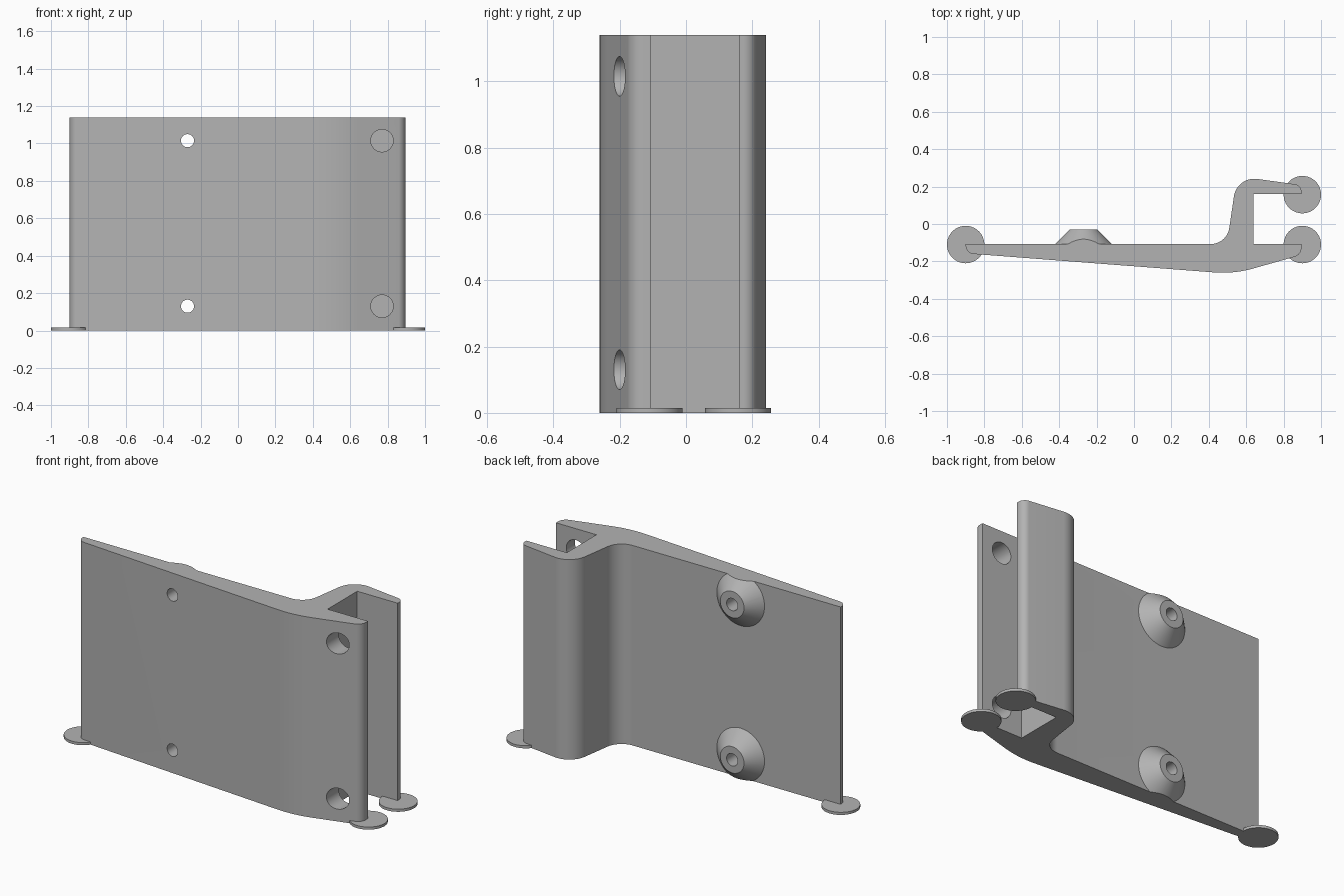
import bpy
import bmesh
from math import pi, tan, radians
from mathutils import Vector, Matrix

if "Cube" in bpy.data.objects:
    bpy.data.objects.remove(bpy.data.objects["Cube"])

HEIGHT = 1.14
HOLE_LEVELS = (0.13, 1.015)
BOSS_X, FLANGE_HOLE_X = -0.27, 0.77
PLATE_BACK = -0.107

grey = bpy.data.materials.new("plain grey")
grey.use_nodes = True
colour = (0.45, 0.45, 0.45, 1)
grey.diffuse_color = colour
grey.node_tree.nodes["Principled BSDF"].inputs["Base Color"].default_value = colour


def finish(name, bm):
    bmesh.ops.recalc_face_normals(bm, faces=bm.faces)
    mesh = bpy.data.meshes.new(name)
    bm.to_mesh(mesh)
    bm.free()
    mesh.materials.append(grey)
    obj = bpy.data.objects.new(name, mesh)
    bpy.context.collection.objects.link(obj)
    return obj


def cone(name, centre, r1, r2, depth, along_y=True):
    """Cone or cylinder centred on a point; r2 is the end facing the back or top."""
    bm = bmesh.new()
    turn = Matrix.Rotation(-pi / 2, 4, 'X') if along_y else Matrix()
    bmesh.ops.create_cone(bm, cap_ends=True, segments=64, radius1=r1, radius2=r2,
                          depth=depth, matrix=Matrix.Translation(centre) @ turn)
    return finish(name, bm)


def box(name, centre, size):
    bm = bmesh.new()
    bmesh.ops.create_cube(bm, size=1, matrix=Matrix.Translation(centre)
                          @ Matrix.Diagonal((*size, 1)))
    return finish(name, bm)


def fillet(corners, steps=16):
    """Round each (x, y, radius) corner of a closed outline."""
    points = []
    for i, (x, y, r) in enumerate(corners):
        p = Vector((x, y))
        if r == 0:
            points.append(p)
            continue
        a = (Vector(corners[i - 1][:2]) - p).normalized()
        b = (Vector(corners[(i + 1) % len(corners)][:2]) - p).normalized()
        half = a.angle(b) / 2
        reach = r / tan(half)
        middle = p + (a + b).normalized() * (reach**2 + r**2)**0.5
        start, end = p + a * reach - middle, p + b * reach - middle
        sweep = start.angle_signed(end)
        for k in range(steps + 1):
            points.append(middle + Matrix.Rotation(-sweep * k / steps, 2) @ start)
    return points


def combine(target, tool, operation):
    mod = target.modifiers.new("cut", 'BOOLEAN')
    mod.operation, mod.solver, mod.object = operation, 'EXACT', tool
    bpy.context.view_layer.objects.active = target
    bpy.ops.object.modifier_apply(modifier=mod.name)
    bpy.data.objects.remove(tool)


def smooth(obj):
    bpy.ops.object.select_all(action='DESELECT')
    obj.select_set(True)
    bpy.context.view_layer.objects.active = obj
    bpy.ops.object.shade_smooth_by_angle(angle=radians(25))


# Bracket section: tapered plate, front flange, channel and back arm
outline = fillet([
    (-0.9, PLATE_BACK, 0), (-0.9, -0.157, 0.045), (0.535, -0.267, 0.6),
    (0.895, -0.165, 0.05), (0.895, PLATE_BACK, 0), (0.64, PLATE_BACK, 0),
    (0.64, 0.16, 0), (0.895, 0.16, 0), (0.895, 0.208, 0.04),
    (0.55, 0.256, 0.11), (0.497, PLATE_BACK, 0.1),
])
bm = bmesh.new()
face = bm.faces.new([bm.verts.new((p.x, p.y, -0.1)) for p in outline])
extruded = bmesh.ops.extrude_face_region(bm, geom=[face])["geom"]
bmesh.ops.translate(bm, vec=(0, 0, HEIGHT + 0.2),
                    verts=[v for v in extruded if isinstance(v, bmesh.types.BMVert)])
bracket = finish("bracket", bm)

# Conical screw bosses, bored through, and larger holes in the front flange
for z in HOLE_LEVELS:
    boss = cone("boss", (BOSS_X, PLATE_BACK + 0.0285, z), 0.17, 0.075, 0.097)
    combine(bracket, boss, 'UNION')
for z in HOLE_LEVELS:
    combine(bracket, cone("screw_bore", (BOSS_X, -0.1, z), 0.035, 0.035, 0.6), 'DIFFERENCE')
    combine(bracket, cone("flange_bore", (FLANGE_HOLE_X, -0.19, z), 0.06, 0.06, 0.4),
            'DIFFERENCE')

# Trim both ends flush
for z in (-0.25, HEIGHT + 0.25):
    combine(bracket, box("end_trim", (0, 0, z), (3, 2, 0.5)), 'DIFFERENCE')
smooth(bracket)

# Thin round feet under the three tips
for name, x, y in (("foot_plate_end", -0.9, -0.11), ("foot_front_flange", 0.9, -0.11),
                   ("foot_back_arm", 0.9, 0.157)):
    smooth(cone(name, (x, y, 0.0075), 0.1, 0.1, 0.015, along_y=False))
